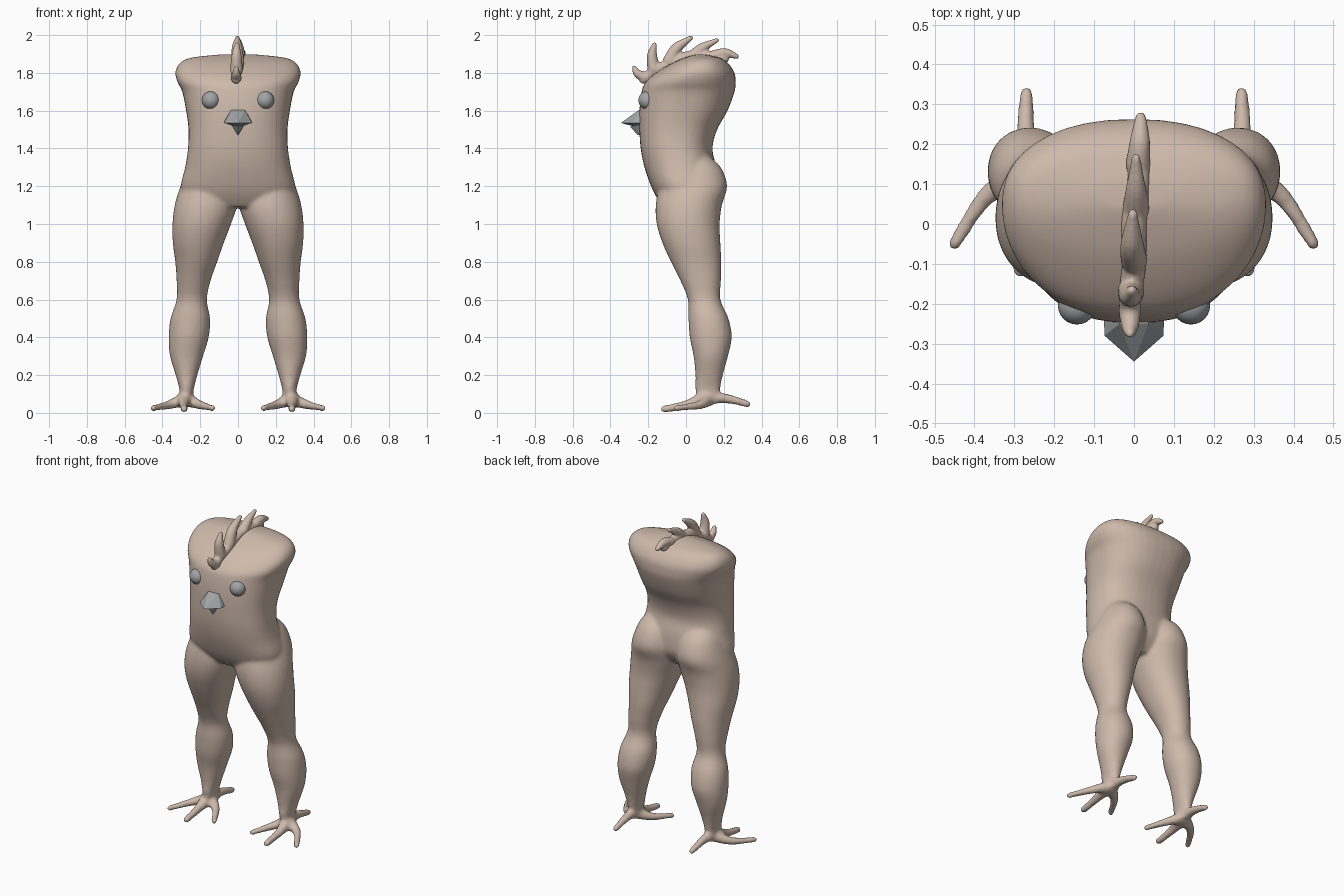
import bpy, bmesh, math
from mathutils import Vector, Matrix


def material(name, rgb):
    m = bpy.data.materials.new(name)
    m.diffuse_color = (*rgb, 1)
    return m


SKIN = material("skin tan", (0.62, 0.49, 0.41))
GREY = material("beak grey", (0.36, 0.37, 0.38))


def spline(rows, steps):
    """Smooth curve through rows of numbers of any length."""
    rows = [Vector(r) for r in rows]
    out = []
    for i in range(len(rows) - 1):
        a, b, c, d = rows[max(i - 1, 0)], rows[i], rows[i + 1], rows[min(i + 2, len(rows) - 1)]
        for k in range(steps):
            t = k / steps
            out.append(0.5 * (2 * b + (c - a) * t + (2 * a - 5 * b + 4 * c - d) * t * t
                              + (3 * b - a - 3 * c + d) * t ** 3))
    return out + [rows[-1]]


def loft(bm, rows, power=2.0, n=40):
    """Closed body through rows of (z, x_min, x_max, y_front, y_back)."""
    rings = []
    for z, x0, x1, y0, y1 in spline(rows, 4):
        ring = []
        for i in range(n):
            a = 2 * math.pi * i / n
            c, s = math.cos(a), math.sin(a)
            ex = math.copysign(abs(c) ** (2 / power), c)
            ey = math.copysign(abs(s) ** (2 / power), s)
            ring.append(bm.verts.new(((x0 + x1) / 2 + ex * (x1 - x0) / 2,
                                      (y0 + y1) / 2 + ey * (y1 - y0) / 2, z)))
        rings.append(ring)
    for a, b in zip(rings, rings[1:]):
        for i in range(n):
            bm.faces.new((a[i], a[(i + 1) % n], b[(i + 1) % n], b[i]))
    bm.faces.new(rings[0][::-1])
    bm.faces.new(rings[-1])


def tube(bm, rows, steps=8):
    """Rounded limb from overlapping balls along rows of (x, y, z, radius)."""
    for x, y, z, r in spline(rows, steps):
        bmesh.ops.create_icosphere(bm, subdivisions=2, radius=r, matrix=Matrix.Translation((x, y, z)))


def finish(name, bm, mat, voxel=0, smooth=0):
    bmesh.ops.recalc_face_normals(bm, faces=bm.faces)
    me = bpy.data.meshes.new(name)
    bm.to_mesh(me)
    bm.free()
    me.materials.append(mat)
    ob = bpy.data.objects.new(name, me)
    bpy.context.collection.objects.link(ob)
    if voxel:
        m = ob.modifiers.new("fuse", 'REMESH')
        m.mode, m.voxel_size, m.use_smooth_shade = 'VOXEL', voxel, True
        s = ob.modifiers.new("soften", 'SMOOTH')
        s.factor, s.iterations = 0.5, smooth
    return ob


# Body: torso and legs fused into one skin
bm = bmesh.new()
torso = [(1.09, 0.22, -0.12, 0.10), (1.14, 0.28, -0.155, 0.14), (1.2, 0.303, -0.185, 0.165),
         (1.3, 0.28, -0.22, 0.16), (1.4, 0.265, -0.24, 0.14), (1.5, 0.262, -0.247, 0.165),
         (1.6, 0.275, -0.247, 0.22), (1.7, 0.295, -0.235, 0.257), (1.75, 0.32, -0.215, 0.263),
         (1.8, 0.332, -0.16, 0.257), (1.85, 0.31, -0.08, 0.225), (1.88, 0.25, -0.01, 0.18),
         (1.897, 0.1, 0.04, 0.11)]
loft(bm, [(z, -w, w, f, b) for z, w, f, b in torso], 2.35)

leg = [(0.05, 0.235, 0.315, 0.07, 0.17), (0.12, 0.235, 0.31, 0.05, 0.18), (0.2, 0.215, 0.33, 0.05, 0.195),
       (0.3, 0.185, 0.36, 0.04, 0.222), (0.4, 0.155, 0.367, 0.02, 0.242), (0.5, 0.148, 0.357, 0.013, 0.225),
       (0.6, 0.165, 0.325, 0.01, 0.182), (0.7, 0.145, 0.325, -0.03, 0.185), (0.8, 0.11, 0.332, -0.08, 0.187),
       (0.9, 0.075, 0.345, -0.125, 0.182), (1.0, 0.037, 0.347, -0.155, 0.178), (1.1, 0.005, 0.335, -0.16, 0.19),
       (1.2, 0.01, 0.305, -0.14, 0.218), (1.3, 0.04, 0.265, -0.1, 0.185), (1.36, 0.08, 0.22, -0.05, 0.12)]
toes = [[(0.275, 0.12, 0.08, 0.036), (0.272, 0.22, 0.075, 0.026), (0.27, 0.325, 0.047, 0.02)],
        [(0.285, 0.1, 0.075, 0.042), (0.287, 0.0, 0.042, 0.026), (0.285, -0.115, 0.02, 0.021)],
        [(0.285, 0.115, 0.07, 0.038), (0.37, 0.07, 0.042, 0.025), (0.45, -0.05, 0.025, 0.018)],
        [(0.27, 0.115, 0.07, 0.038), (0.2, 0.06, 0.042, 0.025), (0.135, -0.05, 0.025, 0.018)]]
for s in (-1, 1):
    loft(bm, [(z, *sorted((s * a, s * b)), f, k) for z, a, b, f, k in leg], 2.1)
    for t in toes:
        tube(bm, [(s * x, y, z, r) for x, y, z, r in t])
finish("body", bm, SKIN, 0.01, 8)

# Comb: a low ridge with five backswept spikes
bm = bmesh.new()
tube(bm, [(-0.01, -0.225, 1.765, 0.024), (-0.01, -0.18, 1.80, 0.03), (0, -0.1, 1.84, 0.032),
          (0, 0, 1.88, 0.034), (0.01, 0.1, 1.89, 0.03), (0.015, 0.2, 1.875, 0.028)])
spikes = [[(-0.01, -0.21, 1.775, 0.03), (-0.01, -0.255, 1.795, 0.023), (-0.01, -0.275, 1.828, 0.012)],
          [(-0.008, -0.17, 1.82, 0.035), (-0.008, -0.18, 1.89, 0.028), (-0.005, -0.167, 1.95, 0.013)],
          [(0, -0.09, 1.86, 0.035), (-0.005, -0.05, 1.93, 0.03), (-0.003, 0.025, 1.985, 0.013)],
          [(0.005, 0.04, 1.89, 0.035), (0.005, 0.09, 1.935, 0.026), (0.005, 0.165, 1.973, 0.012)],
          [(0.01, 0.15, 1.89, 0.032), (0.015, 0.21, 1.905, 0.026), (0.017, 0.268, 1.887, 0.014)]]
for sp in spikes:
    tube(bm, sp)
finish("comb", bm, SKIN, 0.006, 4)

# Eyes
for s, side in ((-1, "right"), (1, "left")):
    bm = bmesh.new()
    bmesh.ops.create_uvsphere(bm, u_segments=24, v_segments=16, radius=0.048,
                              matrix=Matrix.Translation((s * 0.143, -0.204, 1.655)))
    for f in bm.faces:
        f.smooth = True
    finish(side + "_eye", bm, GREY)


# Beak: two faceted wedges
def wedge(name, half, centre):
    bm = bmesh.new()
    pts = [(s * x, y, z) for x, y, z in half for s in (-1, 1)] + centre
    for p in pts:
        bm.verts.new(p)
    r = bmesh.ops.convex_hull(bm, input=bm.verts)
    bmesh.ops.delete(bm, geom=list({v for v in r["geom_interior"] if isinstance(v, bmesh.types.BMVert)}),
                     context='VERTS')
    finish(name, bm, GREY)


wedge("upper_beak", [(0.04, -0.21, 1.605), (0.036, -0.25, 1.603), (0.076, -0.21, 1.535), (0.074, -0.28, 1.535)],
      [(0, -0.345, 1.535), (0, -0.27, 1.515)])
wedge("lower_beak", [(0.036, -0.21, 1.525), (0.032, -0.265, 1.525)],
      [(0, -0.295, 1.515), (0, -0.255, 1.47), (0, -0.21, 1.475)])
